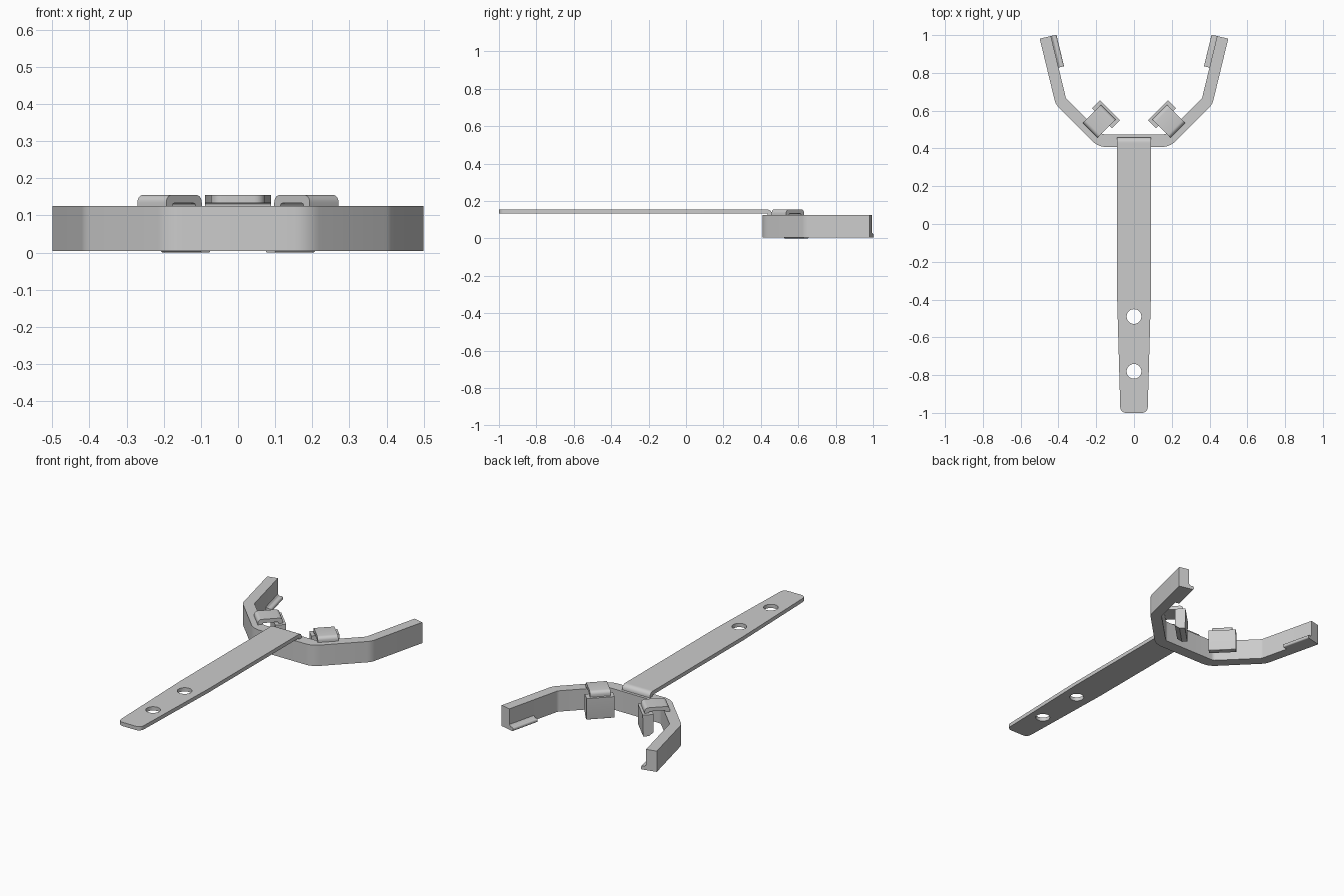
import bpy, bmesh, math
from mathutils import Vector

if "Cube" in bpy.data.objects:
    bpy.data.objects.remove(bpy.data.objects["Cube"])

X, Y, Z = Vector((1, 0, 0)), Vector((0, 1, 0)), Vector((0, 0, 1))
S = math.sqrt(0.5)
IN, ALONG = Vector((-S, S, 0)), Vector((S, S, 0))   # axes of the right diagonal arm


def rounded(pts, seg=5):
    """Points are (a, b, radius); replaces corners having a radius with arcs."""
    out = []
    for i, (a, b, r) in enumerate(pts):
        p = Vector((a, b))
        if r == 0:
            out.append(p)
            continue
        u = (Vector(pts[i - 1][:2]) - p).normalized()
        v = (Vector(pts[(i + 1) % len(pts)][:2]) - p).normalized()
        half = u.angle(v) / 2
        d = r / math.tan(half)
        c = p + (u + v).normalized() * (r / math.sin(half))
        s, e = p + u * d - c, p + v * d - c
        sweep = s.angle(e)
        for k in range(seg + 1):
            t = k / seg
            out.append(c + (s * math.sin((1 - t) * sweep) + e * math.sin(t * sweep)) / math.sin(sweep))
    return out


def prism(name, pts, U, V, W, w0, w1, mirror=False, bevel=0):
    """Extrudes a profile in the U-V plane from w0 to w1 along W."""
    bm = bmesh.new()
    pr = rounded(pts)
    lo = [bm.verts.new(U * p.x + V * p.y + W * w0) for p in pr]
    hi = [bm.verts.new(U * p.x + V * p.y + W * w1) for p in pr]
    bm.faces.new(lo)
    bm.faces.new(hi)
    for i in range(len(pr)):
        j = (i + 1) % len(pr)
        bm.faces.new((lo[i], lo[j], hi[j], hi[i]))
    bmesh.ops.recalc_face_normals(bm, faces=bm.faces)
    me = bpy.data.meshes.new(name)
    bm.to_mesh(me)
    bm.free()
    ob = bpy.data.objects.new(name, me)
    bpy.context.collection.objects.link(ob)
    if bevel:
        m = ob.modifiers.new("edge", 'BEVEL')
        m.width, m.segments, m.limit_method = bevel, 2, 'ANGLE'
    if mirror:
        ob.modifiers.new("mirror", 'MIRROR')
    bpy.context.view_layer.objects.active = ob
    ob.select_set(True)
    bpy.ops.object.shade_smooth_by_angle(angle=math.radians(30))
    ob.select_set(False)
    return ob


# Forked band
outer = [(0.19, 0.408, 0.1), (0.415, 0.634, 0.08), (0.499, 0.981, 0)]
inner = [(0.44, 0.995, 0), (0.36, 0.665, 0.03), (0.17, 0.475, 0.03)]
half = outer + inner
band = half + [(-x, y, r) for x, y, r in reversed(half)]
prism("fork_band", band, X, Y, Z, 0.004, 0.125)

# Retaining lips at the fork tips
arm = Vector((0.2356, 0.9718, 0))
side = Vector((-0.9718, 0.2356, 0))
tip = Vector((0.44, 0.995, 0))
n0, t1 = tip.dot(side), tip.dot(arm)
lip = [(n0 - 0.01, 0.004, 0), (n0 + 0.03, 0.004, 0.008), (n0 + 0.03, 0.026, 0.01),
       (n0 + 0.009, 0.024, 0.008), (n0, 0.034, 0), (n0 - 0.01, 0.034, 0)]
prism("tip_lip", lip, side, Z, arm, t1 - 0.172, t1, mirror=True)

# Spring clips: arched strap and hanging pad
strap = [(0.187, 0.12, 0), (0.187, 0.155, 0.02), (0.322, 0.155, 0.02), (0.322, 0.12, 0),
         (0.299, 0.12, 0), (0.299, 0.133, 0.008), (0.210, 0.133, 0.008), (0.210, 0.12, 0)]
prism("clip_strap", strap, IN, Z, ALONG, 0.46, 0.57, mirror=True)
pad = [(0.277, 0.124, 0), (0.277, 0.02, 0), (0.303, 0, 0), (0.334, 0, 0.004), (0.336, 0.124, 0)]
prism("clip_pad", pad, IN, Z, ALONG, 0.441, 0.591, mirror=True)

# Handle plate with its two screw holes
plate = [(-0.072, -1.0, 0.03), (0.072, -1.0, 0.03), (0.089, -0.4, 0), (0.089, 0.425, 0),
         (-0.089, 0.425, 0), (-0.089, -0.4, 0)]
handle = prism("handle_plate", plate, X, Y, Z, 0.133, 0.155)
for y in (-0.49, -0.78):
    bpy.ops.mesh.primitive_cylinder_add(vertices=32, radius=0.039, depth=0.2, location=(0, y, 0.14))
    cutter = bpy.context.object
    cutter.name = "hole_cutter"
    cutter.hide_render = True
    cutter.hide_set(True)
    m = handle.modifiers.new("hole", 'BOOLEAN')
    m.object, m.solver = cutter, 'EXACT'

# Bend joining the handle to the band
bend = [(0.425, 0.155, 0), (0.459, 0.155, 0.026), (0.459, 0.12, 0), (0.437, 0.12, 0),
        (0.437, 0.133, 0.006), (0.425, 0.133, 0)]
prism("handle_bend", bend, Y, Z, X, -0.089, 0.089)
